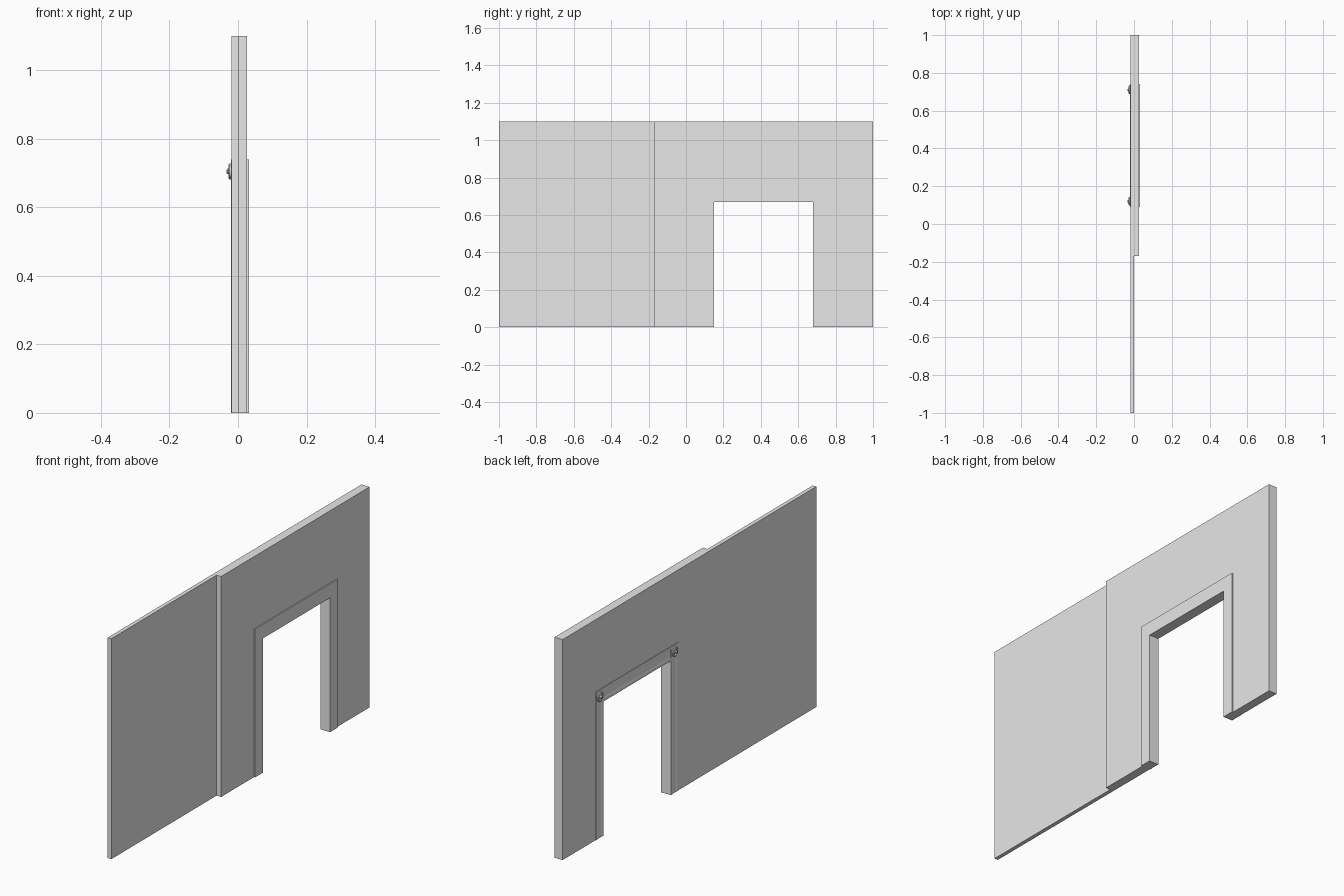
import bpy, bmesh, math
from mathutils import Vector, Matrix

cube = bpy.data.objects.get("Cube")
if cube:
    bpy.data.objects.remove(cube, do_unlink=True)

GREY = (0.8, 0.8, 0.8, 1)
grey = bpy.data.materials.new("plain grey")
grey.use_nodes = True
grey.diffuse_color = GREY
grey.node_tree.nodes["Principled BSDF"].inputs["Base Color"].default_value = GREY

# Shared dimensions: wall faces, doorway and casing
BACK, FRONT = -0.019, 0.026
Y0, Y1, DOOR_TOP = 0.15, 0.68, 0.67
TRIM = 0.06
BLOCK = 0.07


def finish(name, bm):
    bmesh.ops.recalc_face_normals(bm, faces=bm.faces)
    mesh = bpy.data.meshes.new(name)
    bm.to_mesh(mesh)
    bm.free()
    mesh.materials.append(grey)
    obj = bpy.data.objects.new(name, mesh)
    bpy.context.collection.objects.link(obj)
    return obj


def prism(name, points, offset):
    """Extrude a closed outline along the offset."""
    bm = bmesh.new()
    face = bm.faces.new([bm.verts.new(p) for p in points])
    out = bmesh.ops.extrude_face_region(bm, geom=[face])
    verts = [g for g in out["geom"] if isinstance(g, bmesh.types.BMVert)]
    bmesh.ops.translate(bm, verts=verts, vec=Vector(offset))
    return finish(name, bm)


def slab(name, outline, x0, x1):
    """Upright slab from a (y, z) outline."""
    return prism(name, [(x0, y, z) for y, z in outline], (x1 - x0, 0, 0))


def doorway(ya, yb, top, ia, ib, inner_top):
    return [(ya, 0), (ia, 0), (ia, inner_top), (ib, inner_top),
            (ib, 0), (yb, 0), (yb, top), (ya, top)]


# Thick wall with the doorway, and the thin wall beside it
slab("door_wall", doorway(-0.17, 1, 1.1, Y0, Y1, DOOR_TOP), BACK, FRONT)
slab("thin_wall", [(-1, 0), (-0.17, 0), (-0.17, 1.1), (-1, 1.1)], BACK, 0.001)

# Flat casing on the thick side
slab("flat_casing",
     doorway(Y0 - TRIM, Y1 + TRIM, DOOR_TOP + BLOCK, Y0, Y1, DOOR_TOP),
     FRONT, 0.032)

# Moulded casing on the other side: (fraction of width, depth)
PROFILE = [(0, 0), (0, 0.002), (0.2, 0.002), (0.27, 0.0005), (0.73, 0.0005),
           (0.8, 0.002), (1, 0.002), (1, 0)]
for side, y in (("right", Y0 - TRIM), ("left", Y1)):
    prism(side + "_casing", [(BACK - d, y + f * TRIM, 0) for f, d in PROFILE],
          (0, 0, DOOR_TOP))
prism("top_casing", [(BACK - d, Y0, DOOR_TOP + f * BLOCK) for f, d in PROFILE],
      (0, Y1 - Y0, 0))

# Corner blocks with turned rosettes: (radius, depth)
ROSETTE = [(0.023, 0), (0.023, 0.006), (0.019, 0.009), (0.015, 0.008),
           (0.012, 0.005), (0.008, 0.006), (0.008, 0.012), (0.005, 0.015),
           (0, 0.015)]
for side, y in (("right", Y0 - TRIM), ("left", Y1)):
    slab(side + "_corner_block",
         [(y, DOOR_TOP), (y + TRIM, DOOR_TOP),
          (y + TRIM, DOOR_TOP + BLOCK), (y, DOOR_TOP + BLOCK)],
         BACK - 0.002, BACK)
    bm = bmesh.new()
    verts = [bm.verts.new((BACK - d, r, 0)) for r, d in ROSETTE]
    edges = [bm.edges.new(pair) for pair in zip(verts, verts[1:])]
    bmesh.ops.spin(bm, geom=verts + edges, cent=(0, 0, 0), axis=(1, 0, 0),
                   angle=math.tau, steps=24)
    bmesh.ops.remove_doubles(bm, verts=bm.verts, dist=0.0001)
    bmesh.ops.transform(bm, verts=bm.verts, matrix=Matrix.Translation(
        (0, y + TRIM / 2, DOOR_TOP + BLOCK / 2)))
    finish(side + "_rosette", bm)
